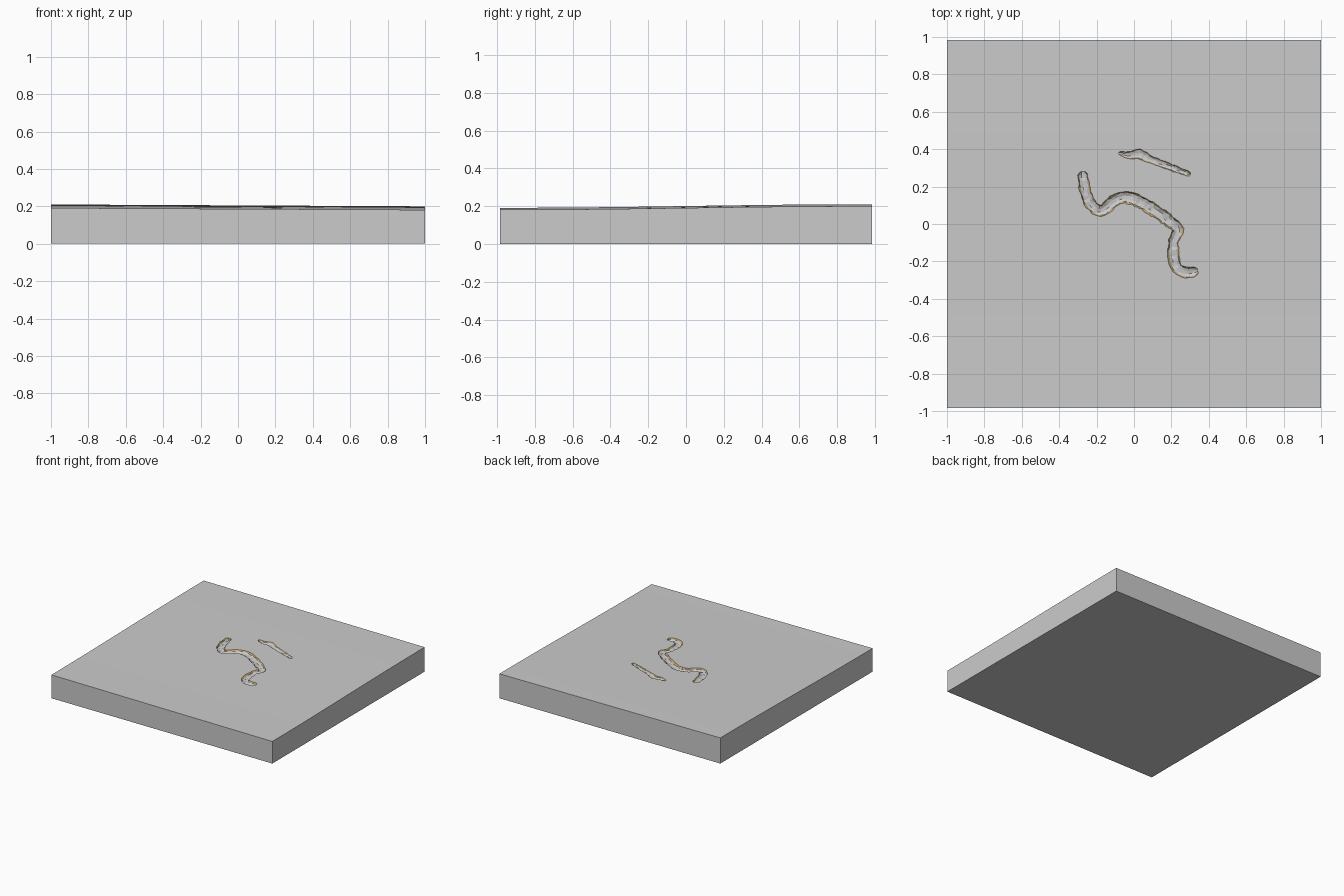
import bpy, bmesh, math, random
from mathutils import Vector

if "Cube" in bpy.data.objects:
    bpy.data.objects.remove(bpy.data.objects["Cube"])

random.seed(4)
HX, HY = 1.0, 0.985


def ground(x, y):
    """Gently tilted top surface."""
    return 0.1955 - 0.005 * x + 0.0095 * math.sin(math.pi / 2 * y / HY)


def new_object(name, bm):
    bmesh.ops.recalc_face_normals(bm, faces=bm.faces)
    mesh = bpy.data.meshes.new(name)
    bm.to_mesh(mesh)
    bm.free()
    ob = bpy.data.objects.new(name, mesh)
    bpy.context.collection.objects.link(ob)
    return ob


def smooth_path(pts, step=0.016):
    """Catmull-Rom resampling of a 2D path, with half-width as third value."""
    p = [Vector(q) for q in pts]
    p = [2 * p[0] - p[1]] + p + [2 * p[-1] - p[-2]]
    out = []
    for a, b, c, d in zip(p, p[1:], p[2:], p[3:]):
        n = max(2, round((c - b).length / step))
        for i in range(n):
            t = i / n
            out.append(0.5 * (2 * b + (c - a) * t + (2 * a - 5 * b + 4 * c - d) * t * t
                              + (3 * b - a - 3 * c + d) * t ** 3))
    return out + [p[-2]]


def channel_cutter(name, pts, depth):
    """Rough trough-shaped tube that follows the path."""
    section = [(-1.1, 1), (-1, 0), (-0.75, -0.65), (-0.25, -1),
               (0.3, -0.95), (0.75, -0.6), (1, 0), (1.1, 1)]
    path = smooth_path(pts)
    bm = bmesh.new()
    rings = []
    for i, q in enumerate(path):
        t = path[min(i + 1, len(path) - 1)] - path[max(i - 1, 0)]
        side = Vector((-t.y, t.x)).normalized()
        end = 0.55 if i in (0, len(path) - 1) else 1
        ring = []
        for u, v in section:
            w = u * q.z * end * random.uniform(0.85, 1.12)
            x, y = q.x + side.x * w, q.y + side.y * w
            d = depth * v * random.uniform(0.8, 1.15) + 0.0007
            ring.append(bm.verts.new((x, y, ground(x, y) + d)))
        rings.append(ring)
    n = len(section)
    for r, s in zip(rings, rings[1:]):
        for k in range(n):
            bm.faces.new((r[k], r[(k + 1) % n], s[(k + 1) % n], s[k]))
    bm.faces.new(rings[0])
    bm.faces.new(rings[-1])
    ob = new_object(name, bm)
    ob.hide_render = True
    return ob


# Ground slab: strips across y follow the slope
bm = bmesh.new()
rows = []
N = 16
for i in range(N + 1):
    y = -HY + 2 * HY * i / N
    rows.append([bm.verts.new(c) for c in ((-HX, y, 0), (HX, y, 0),
                 (HX, y, ground(HX, y)), (-HX, y, ground(-HX, y)))])
for a, b in zip(rows, rows[1:]):
    for k in range(4):
        bm.faces.new((a[k], a[(k + 1) % 4], b[(k + 1) % 4], b[k]))
bm.faces.new(rows[0])
bm.faces.new(rows[-1])
slab = new_object("ground_slab", bm)

# Long winding channel and short crack
long_path = [(-0.275, 0.28, 0.026), (-0.265, 0.2, 0.03), (-0.24, 0.12, 0.03),
             (-0.18, 0.07, 0.032), (-0.11, 0.12, 0.032), (-0.05, 0.142, 0.032),
             (0.03, 0.12, 0.034), (0.12, 0.065, 0.034), (0.19, 0.015, 0.032),
             (0.235, -0.03, 0.03), (0.213, -0.09, 0.027), (0.21, -0.17, 0.03),
             (0.23, -0.235, 0.03), (0.28, -0.26, 0.03), (0.34, -0.25, 0.026)]
short_path = [(-0.08, 0.38, 0.012), (-0.03, 0.368, 0.018), (0.03, 0.372, 0.028),
              (0.09, 0.345, 0.02), (0.2, 0.302, 0.018), (0.3, 0.265, 0.014)]
cutters = [channel_cutter("long_channel_cutter", long_path, 0.018),
           channel_cutter("short_crack_cutter", short_path, 0.012)]

bpy.context.view_layer.objects.active = slab
for c in cutters:
    m = slab.modifiers.new("carve", 'BOOLEAN')
    m.operation, m.solver, m.object = 'DIFFERENCE', 'EXACT', c
    bpy.ops.object.modifier_apply(modifier=m.name)
    bpy.data.objects.remove(c)

# Tan rim on the upper channel walls
for name, col in (("stone", (0.7, 0.7, 0.7, 1)), ("rim_tan", (0.6, 0.42, 0.18, 1))):
    mat = bpy.data.materials.new(name)
    mat.diffuse_color = col
    mat.use_nodes = True
    mat.node_tree.nodes["Principled BSDF"].inputs["Base Color"].default_value = mat.diffuse_color
    slab.data.materials.append(mat)
for f in slab.data.polygons:
    c = f.center
    inside = abs(c.x) < 0.5 and abs(c.y) < 0.5
    f.material_index = int(inside and abs(f.normal.z) < 0.8
                           and 0.001 < ground(c.x, c.y) - c.z < 0.007)
